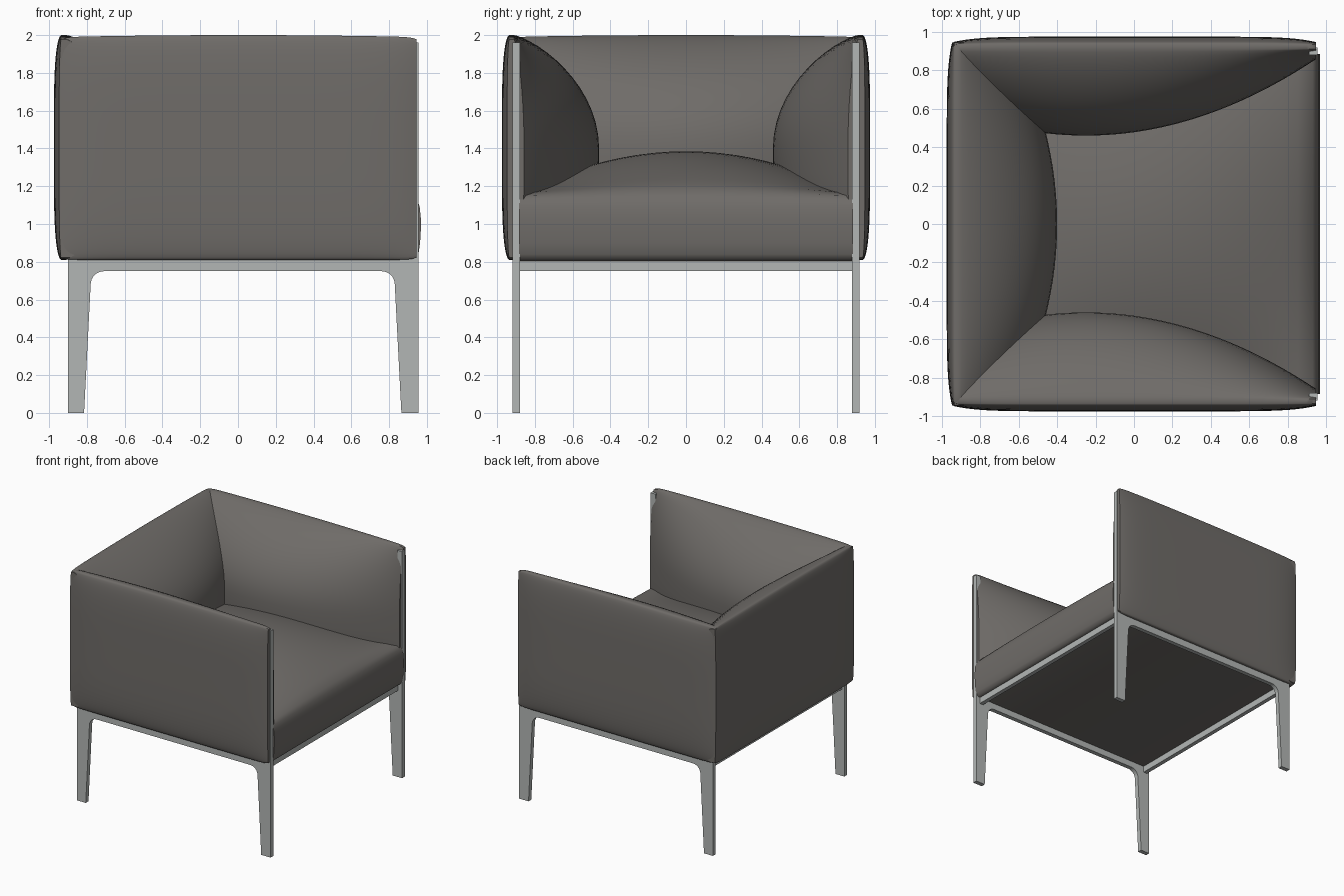
import bpy, bmesh, math

cube = bpy.data.objects.get("Cube")
if cube:
    bpy.data.objects.remove(cube, do_unlink=True)


def material(name, rgb, rough):
    m = bpy.data.materials.new(name)
    m.use_nodes = True
    m.diffuse_color = (*rgb, 1)
    node = m.node_tree.nodes["Principled BSDF"]
    node.inputs["Base Color"].default_value = (*rgb, 1)
    node.inputs["Roughness"].default_value = rough
    return m


fabric = material("warm grey upholstery", (0.16, 0.15, 0.14), 0.8)
metal = material("satin grey metal", (0.45, 0.47, 0.46), 0.5)


def finish(name, bm, mat, angle=40):
    bmesh.ops.recalc_face_normals(bm, faces=bm.faces)
    mesh = bpy.data.meshes.new(name)
    bm.to_mesh(mesh)
    bm.free()
    mesh.materials.append(mat)
    ob = bpy.data.objects.new(name, mesh)
    bpy.context.collection.objects.link(ob)
    bpy.ops.object.select_all(action='DESELECT')
    ob.select_set(True)
    bpy.context.view_layer.objects.active = ob
    bpy.ops.object.shade_smooth_by_angle(angle=math.radians(angle))
    return ob


def loft(name, rings, mat, angle=40):
    """Skin a row of closed rings and cap both ends."""
    bm = bmesh.new()
    loops = [[bm.verts.new(p) for p in ring] for ring in rings]
    n = len(loops[0])
    for a, b in zip(loops, loops[1:]):
        for i in range(n):
            j = (i + 1) % n
            bm.faces.new((a[i], a[j], b[j], b[i]))
    bm.faces.new(loops[0])
    bm.faces.new(loops[-1])
    return finish(name, bm, mat, angle)


def spread(n):
    """Values from -1 to 1, closer together at the ends."""
    return [math.sin(math.pi * (i / n - 0.5)) for i in range(n + 1)]


# Padded panel: flat-bulged outside, deep pillow inside
BOTTOM, BELLY = 0.81, 1.4


def pillow(z, top):
    if z < BELLY:
        return 1 - ((BELLY - z) / (BELLY - BOTTOM)) ** 4
    u = (z - BELLY) / (top - BELLY)
    return max(0, 1 - u * u) ** 0.75


def panel(name, start, end, inner, place):
    rings = []
    for s in spread(40):
        a = start + (end - start) * (s + 1) / 2
        top = 1.99 + 0.01 * (1 - s * s) - 0.012 * abs(s) ** 30
        low = BOTTOM + 0.012 * abs(s) ** 30
        bulge = 1 - 0.7 * abs(s) ** 8
        heights = [low + (top - low) * (v + 1) / 2 for v in spread(28)]
        outside = [place(a, 0.935 + 0.04 * bulge * math.sqrt(max(0, 1 - v ** 4)), z)
                   for v, z in zip(spread(28), heights)]
        inside = [place(a, 0.91 - (0.91 - inner(a)) * max(0, pillow(max(z, BOTTOM), top)), z)
                  for z in reversed(heights)]
        rings.append(outside + inside)
    return loft(name, rings, fabric, 50)


def arm_inner(x):
    return 0.46 + 0.40 * ((x + 0.25) / 1.2) ** 2


def back_inner(y):
    return 0.40 + 0.06 * (y / 0.48) ** 2


for side, label in ((1, "left"), (-1, "right")):
    panel(label + "_arm", -0.94, 0.946, arm_inner,
          lambda a, d, z, k=side: (a, k * d, z))
panel("backrest", -0.945, 0.945, back_inner, lambda a, d, z: (-d, a, z))


# Domed seat cushion with a rounded front
def seat_ring(y):
    rise = 0.225 * max(0, 1 - (y / 0.88) ** 2)
    ring = [(-0.9, y, 0.805), (0.92, y, 0.805)]
    for z, x in ((0.815, 0.942), (0.84, 0.955), (0.9, 0.964), (0.97, 0.968),
                 (1.03, 0.968), (1.09, 0.962), (1.125, 0.95)):
        ring.append((x, y, z))
    for i in range(25):
        x = 0.93 - 1.83 * i / 24
        crest = 1 - (x / 0.96) ** 2
        ring.append((x, y, 1.15 + 0.01 * min(1, i) + rise * crest))
    return ring


loft("seat_cushion", [seat_ring(0.885 * s) for s in spread(32)], fabric, 50)


# Side frames: two tapered legs, rail with rounded inner corners, front upright
def fillet(cx, cz, r, a0, a1, n=8):
    pts = []
    for i in range(n + 1):
        t = math.radians(a0 + (a1 - a0) * i / n)
        pts.append((cx + r * math.cos(t), cz + r * math.sin(t)))
    return pts


outline = [(-0.90, 0), (-0.815, 0)]
outline += fillet(-0.71, 0.68, 0.07, 180, 90)
outline += fillet(0.76, 0.68, 0.07, 90, 0)
outline += [(0.865, 0), (0.955, 0), (0.955, 1.96), (0.91, 1.96), (0.91, 0.82), (-0.90, 0.82)]
for side, label in ((1, "left"), (-1, "right")):
    loft(label + "_side_frame",
         [[(x, side * y, z) for x, z in outline] for y in (0.88, 0.918)], metal, 30)

# Cross rails under the front and back of the seat
for x, label in ((0.90, "front"), (-0.86, "back")):
    section = [(x - 0.018, 0.75), (x + 0.018, 0.75), (x + 0.018, 0.815), (x - 0.018, 0.815)]
    loft(label + "_rail", [[(px, y, z) for px, z in section] for y in (-0.89, 0.89)], metal, 30)
